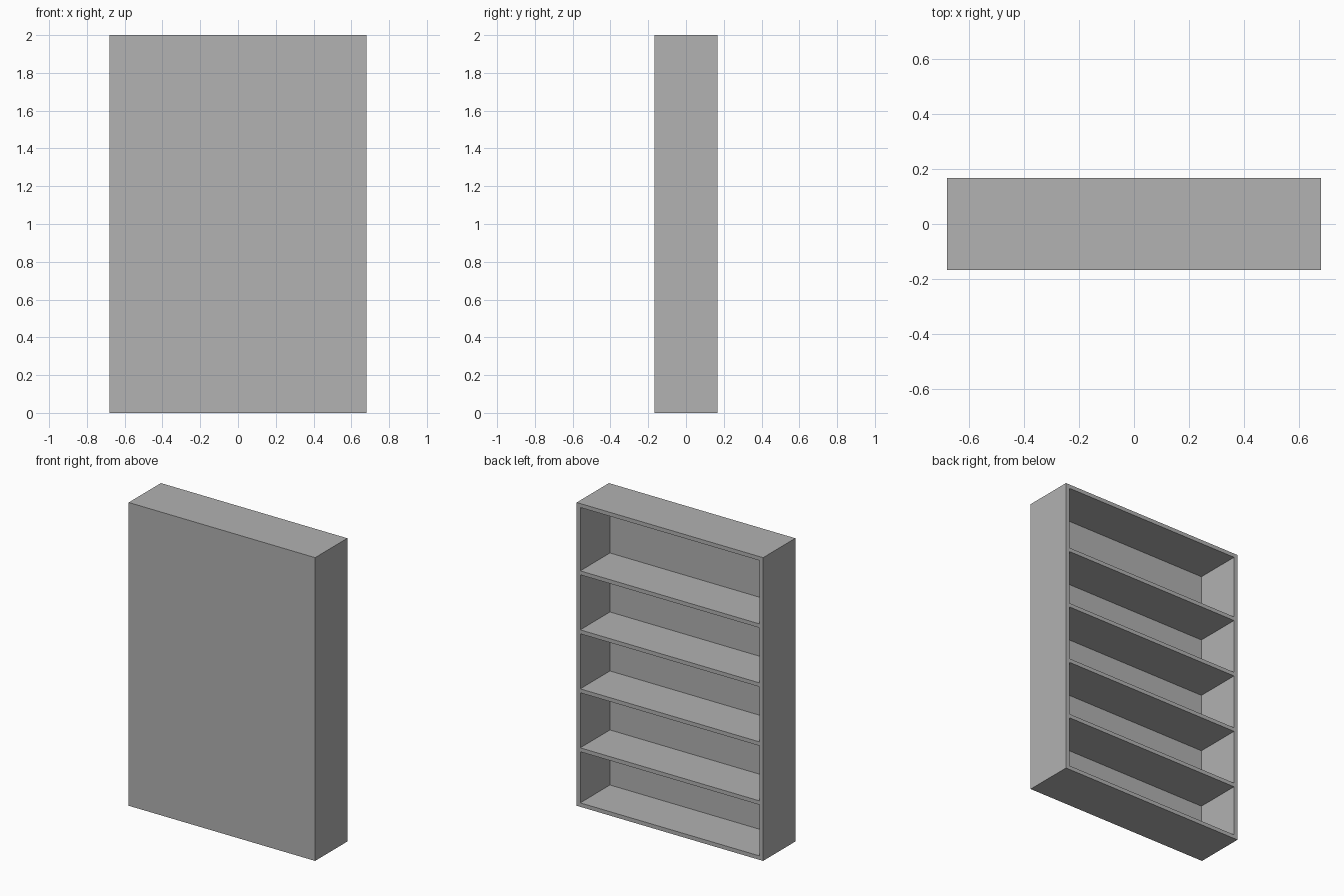
import bpy
from mathutils import Vector

old_cube = bpy.data.objects.get("Cube")
if old_cube:
    bpy.data.objects.remove(old_cube, do_unlink=True)

WIDTH, DEPTH, HEIGHT = 1.36, 0.335, 2.0
BOARD = 0.026          # thickness of every board
PITCH = 0.389          # height from shelf to shelf
SHELVES = 4

# One plain grey for the whole case
grey = bpy.data.materials.new("plain_grey")
grey.use_nodes = True
colour = (0.445, 0.445, 0.445, 1.0)
grey.diffuse_color = colour
grey.node_tree.nodes["Principled BSDF"].inputs["Base Color"].default_value = colour


def board(name, low, high):
    """Box between two opposite corners."""
    low, high = Vector(low), Vector(high)
    bpy.ops.mesh.primitive_cube_add(size=1, location=(low + high) / 2)
    obj = bpy.context.object
    obj.name = name
    obj.scale = high - low
    bpy.ops.object.transform_apply(location=False, rotation=False, scale=True)
    obj.data.materials.append(grey)
    return obj


x, y = WIDTH / 2, DEPTH / 2
inner = x - BOARD

# Side walls
board("left_side", (inner, -y, 0), (x, y, HEIGHT))
board("right_side", (-x, -y, 0), (-inner, y, HEIGHT))

# Top and bottom boards
board("bottom_board", (-inner, -y, 0), (inner, y, BOARD))
board("top_board", (-inner, -y, HEIGHT - BOARD), (inner, y, HEIGHT))

# Closed panel on the front
board("closed_panel", (-inner, -y, BOARD), (inner, -y + BOARD, HEIGHT - BOARD))

# Shelves, open towards the back
for i in range(1, SHELVES + 1):
    top = i * PITCH
    board(f"shelf_{i}", (-inner, -y + BOARD, top - BOARD), (inner, y, top))
